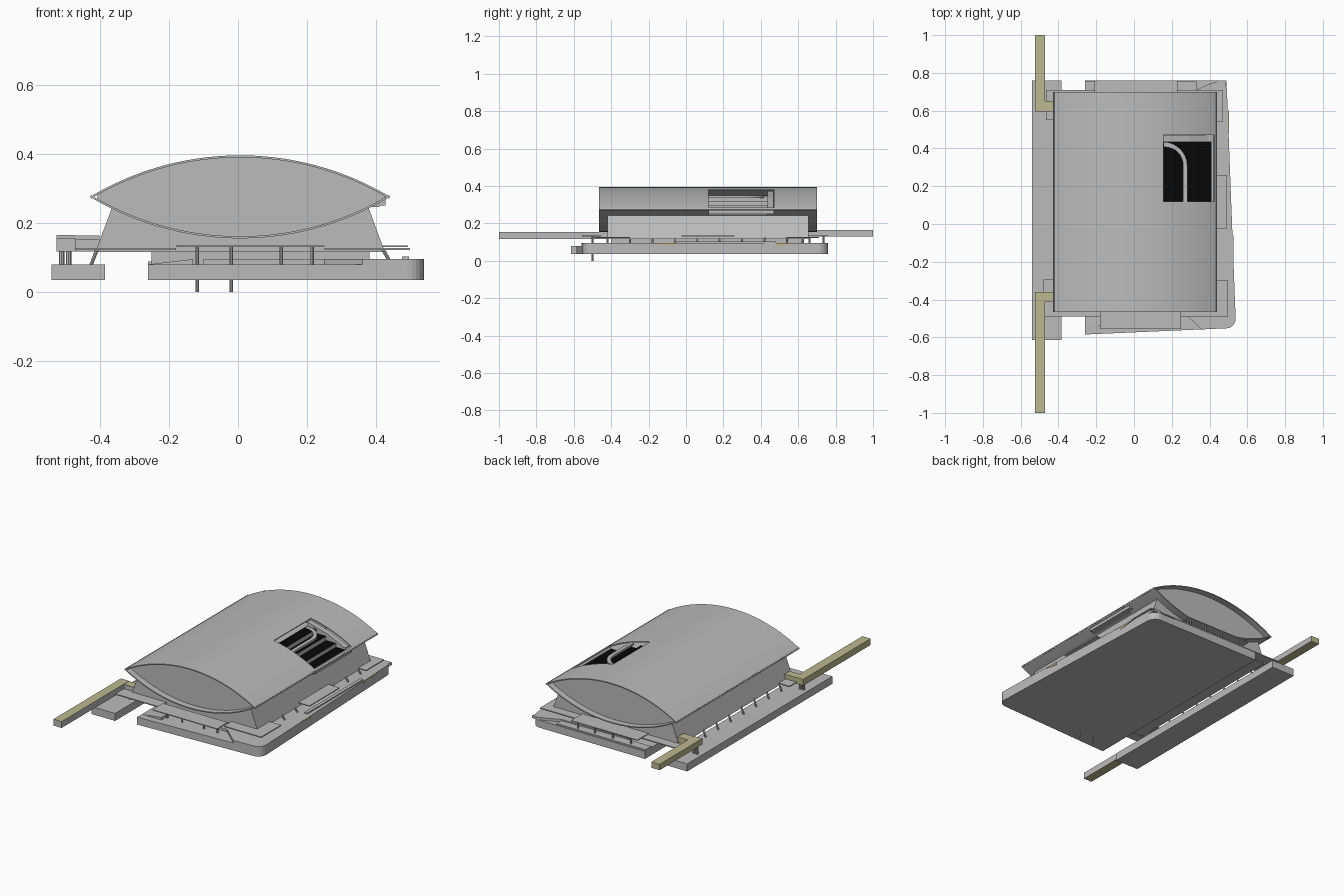
import bpy, bmesh, math
from mathutils import Vector

cube = bpy.data.objects.get("Cube")
if cube:
    bpy.data.objects.remove(cube, do_unlink=True)


def material(name, rgb):
    m = bpy.data.materials.new(name)
    m.use_nodes = True
    m.diffuse_color = (*rgb, 1)
    bsdf = next(n for n in m.node_tree.nodes if n.type == 'BSDF_PRINCIPLED')
    bsdf.inputs["Base Color"].default_value = (*rgb, 1)
    return m


GREY = material("concrete grey", (0.5, 0.5, 0.5))
SAND = material("sand yellow", (0.5, 0.48, 0.28))
BLACK = material("black", (0.002, 0.002, 0.002))


def finish(name, bm, *mats, rule=None):
    bmesh.ops.recalc_face_normals(bm, faces=bm.faces)
    if rule:
        for f in bm.faces:
            f.normal_update()
            f.material_index = rule(f)
    me = bpy.data.meshes.new(name)
    bm.to_mesh(me)
    bm.free()
    for m in mats:
        me.materials.append(m)
    ob = bpy.data.objects.new(name, me)
    bpy.context.collection.objects.link(ob)
    return ob


def prism(name, pts, lo, hi, axis='z', mats=(GREY,), round_right=0, rule=None):
    """Extrude an outline along an axis; optionally round its right-hand corners."""
    place = {'z': lambda a, b, c: (a, b, c),
             'y': lambda a, b, c: (a, c, b),
             'x': lambda a, b, c: (c, a, b)}[axis]
    bm = bmesh.new()
    bottom = [bm.verts.new(place(a, b, lo)) for a, b in pts]
    top = [bm.verts.new(place(a, b, hi)) for a, b in pts]
    bm.faces.new(bottom)
    bm.faces.new(top)
    n = len(pts)
    for i in range(n):
        j = (i + 1) % n
        bm.faces.new((bottom[i], bottom[j], top[j], top[i]))
    if round_right:
        corners = [e for e in bm.edges if all(v.co.x > 0.42 for v in e.verts)
                   and abs(e.verts[0].co.z - e.verts[1].co.z) > 0.001
                   and abs(e.verts[0].co.y) > 0.5]
        bmesh.ops.bevel(bm, geom=corners, offset=round_right, segments=6,
                        profile=0.5, affect='EDGES')
    return finish(name, bm, *mats, rule=rule)


def box(name, x0, x1, y0, y1, z0, z1, **kw):
    return prism(name, [(x0, y0), (x1, y0), (x1, y1), (x0, y1)], z0, z1, **kw)


def post(name, a, b, r=0.006):
    a, b = Vector(a), Vector(b)
    d = b - a
    bm = bmesh.new()
    bmesh.ops.create_cone(bm, cap_ends=True, segments=8, radius1=r, radius2=r, depth=d.length)
    bmesh.ops.rotate(bm, verts=bm.verts, matrix=d.to_track_quat('Z', 'Y').to_matrix())
    bmesh.ops.translate(bm, verts=bm.verts, vec=(a + b) / 2)
    return finish(name, bm, GREY)


# Ground plates
prism("main_plate", [(-0.26, -0.585), (0.54, -0.55), (0.49, 0.76), (-0.26, 0.76)],
      0.035, 0.08, round_right=0.05)
prism("upper_plate", [(-0.1, -0.46), (0.25, -0.46), (0.36, -0.558), (0.54, -0.55),
                      (0.49, 0.76), (0.44, 0.76), (0.33, 0.71), (-0.1, 0.70)],
      0.08, 0.095, round_right=0.05)
box("left_plate", -0.54, -0.385, -0.615, 0.76, 0.035, 0.08)
prism("front_ramp", [(-0.257, 0.08), (-0.13, 0.08), (-0.13, 0.095)], -0.54, -0.46, 'y')
box("back_step", -0.26, 0.33, 0.70, 0.755, 0.08, 0.088)
box("lower_core", -0.25, 0.38, -0.40, 0.62, 0.08, 0.116)

# Hall body with leaning sides
prism("hall_body", [(-0.413, 0.115), (0.425, 0.115), (0.378, 0.242), (-0.365, 0.242)],
      -0.42, 0.655, 'y')

# Lens-shaped roof: two arcs meeting at the eaves
CX, HALF, EAVE, RISE = 0.006, 0.434, 0.275, 0.12
RADIUS = (HALF ** 2 + RISE ** 2) / (2 * RISE)
HOLE = (0.155, 0.425, 0.12, 0.47)


def arc(x, side):
    return EAVE + side * (math.sqrt(RADIUS ** 2 - (x - CX) ** 2) - RADIUS + RISE)


xs = sorted([CX - HALF + 2 * HALF * i / 40 for i in range(41)] + [HOLE[0], HOLE[1]])
ys = [-0.465, HOLE[2], HOLE[3], 0.70]


def shell(name, side, hole):
    bm = bmesh.new()
    rows = [[bm.verts.new((x, y, arc(x, side))) for y in ys] for x in xs]
    for i in range(len(xs) - 1):
        for j in range(3):
            mid = (xs[i] + xs[i + 1]) / 2
            if hole and j == 1 and HOLE[0] < mid < HOLE[1]:
                continue
            f = bm.faces.new((rows[i][j], rows[i + 1][j], rows[i + 1][j + 1], rows[i][j + 1]))
            f.smooth = True
    ob = finish(name, bm, GREY)
    for p in ob.data.polygons:
        if p.normal.z * side < 0:
            p.flip()
    mod = ob.modifiers.new("thickness", 'SOLIDIFY')
    mod.thickness = 0.006
    mod.offset = -1
    bpy.ops.object.select_all(action='DESELECT')
    bpy.context.view_layer.objects.active = ob
    ob.select_set(True)
    bpy.ops.object.modifier_apply(modifier=mod.name)
    bpy.ops.object.shade_smooth_by_angle(angle=math.radians(30))


shell("roof_top", 1, True)
shell("roof_belly", -1, False)
inner = xs[1:-1]
lens = [(x, arc(x, 1) - 0.003) for x in inner] + [(x, arc(x, -1) + 0.003) for x in reversed(inner)]
for name, y in (("front_gable", -0.425), ("back_gable", 0.66)):
    prism(name, lens, y - 0.002, y + 0.002, 'y')

# Terraces inside the roof opening: black treads, grey risers
up_black = lambda f: 1 if f.normal.z > 0.9 else 0
for i, (x0, x1, z) in enumerate([(0.15, 0.215, 0.345), (0.215, 0.28, 0.32),
                                 (0.28, 0.345, 0.295), (0.345, 0.41, 0.272)]):
    box(f"terrace_{i}", x0, x1, 0.12, 0.435, 0.245, z, mats=(GREY, BLACK), rule=up_black)
box("opening_back_wall", 0.15, 0.41, 0.435, 0.47, 0.25, 0.285)
prism("opening_cheek", [(0.155, 0.25), (0.42, 0.25), (0.42, 0.275), (0.29, 0.335), (0.155, 0.372)],
      0.435, 0.468, 'y')
box("opening_sill", 0.41, 0.427, 0.12, 0.47, 0.25, 0.276)
curve = [(math.cos(t), math.sin(t)) for t in [math.pi / 2 * k / 8 for k in range(9)]]
outer = [(0.282, 0.12)] + [(0.16 + 0.122 * c, 0.31 + 0.122 * s) for c, s in curve]
inside = [(0.16 + 0.10 * c, 0.31 + 0.10 * s) for c, s in reversed(curve)] + [(0.26, 0.12)]
prism("arched_rail", outer + inside, 0.335, 0.348)

# Terraces and canopies around the hall
box("front_canopy", -0.18, 0.25, -0.555, -0.455, 0.13, 0.135)
box("back_canopy", -0.21, 0.23, 0.65, 0.76, 0.13, 0.135)
box("east_canopy", 0.40, 0.492, -0.025, 0.26, 0.13, 0.135)
for name, x0, x1, y0, y1 in (("front_left_walk", 0.25, 0.497, -0.49, -0.41),
                             ("front_right_walk", -0.47, -0.18, -0.49, -0.41),
                             ("back_walk", -0.465, 0.472, 0.645, 0.71),
                             ("east_front_walk", 0.41, 0.497, -0.41, -0.30),
                             ("east_back_walk", 0.41, 0.472, 0.54, 0.645),
                             ("west_front_walk", -0.48, -0.40, -0.41, -0.295),
                             ("west_back_walk", -0.465, -0.40, 0.55, 0.645)):
    box(name, x0, x1, y0, y1, 0.121, 0.127)
box("east_ramp_wall", 0.475, 0.495, -0.05, 0.48, 0.095, 0.102)

# Sand-coloured sides of the sunken east ramps
prism("east_ramp_front", [(-0.19, 0.094), (-0.06, 0.077), (-0.06, 0.094)], 0.518, 0.5255, 'x', (SAND,))
prism("east_ramp_back", [(0.48, 0.077), (0.60, 0.094), (0.48, 0.094)], 0.494, 0.502, 'x', (SAND,))

# Long access bridges with an elbow into the hall
grey_sides = lambda f: 1 if f.normal.x > 0.5 or f.normal.y < -0.5 else 0
for name, y0, y1, e0, e1, z0, z1 in (("front", -1, -0.36, -0.41, -0.36, 0.117, 0.155),
                                     ("back", 0.595, 1, 0.595, 0.65, 0.13, 0.165)):
    kw = dict(mats=(SAND, GREY), rule=grey_sides)
    box(name + "_bridge", -0.525, -0.47, y0, y1, z0, z1, **kw)
    box(name + "_bridge_elbow", -0.47, -0.40, e0, e1, z0, z1 - 0.002, **kw)
    for x in (-0.51, -0.49):
        post(name + "_bridge_post", (x, (e0 + e1) / 2, 0.075), (x, (e0 + e1) / 2, z0 + 0.003), 0.008)

# Canopy posts; two pass through the plate
for x, z in ((-0.118, 0), (-0.02, 0), (0.125, 0.075), (0.215, 0.075)):
    post("front_canopy_post", (x, -0.50, z), (x, -0.50, 0.132), 0.005)
for x in (-0.15, -0.03, 0.09, 0.2):
    post("back_canopy_post", (x, 0.735, 0.08), (x, 0.735, 0.132), 0.005)

# Leaning legs along both long sides
for i in range(10):
    y = -0.42 + 0.12 * i
    post("west_leg", (-0.425, y, 0.078), (-0.408, y, 0.122), 0.005)
    post("east_leg", (0.438, y, 0.09), (0.42, y, 0.122), 0.005)
